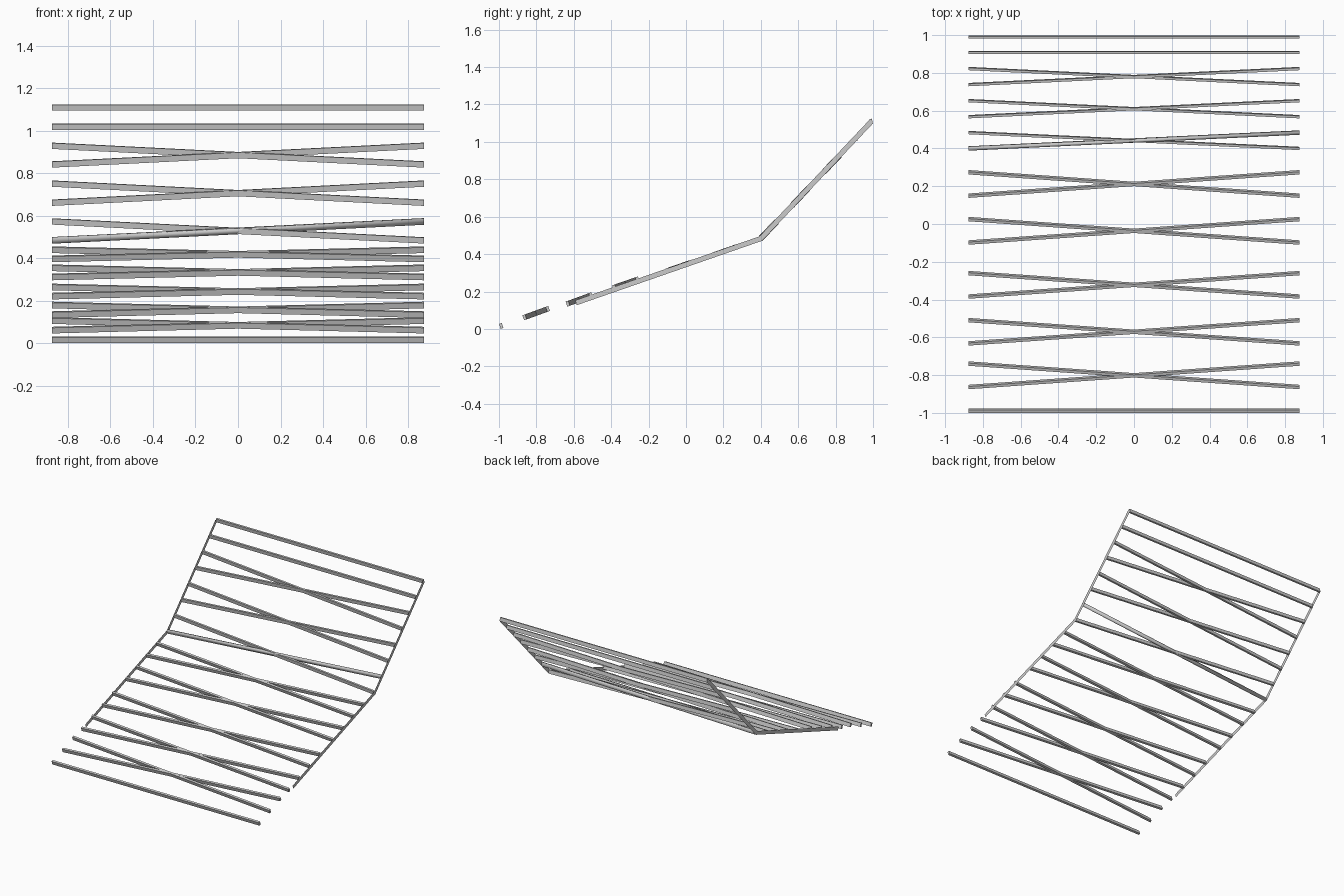
import bpy
from math import sin, cos, radians
from mathutils import Vector

if "Cube" in bpy.data.objects:
    bpy.data.objects.remove(bpy.data.objects["Cube"])

HALF = 0.875            # half width of the lounger
BAR_T, BAR_H = 0.015, 0.028


def make_mesh(name, verts, faces):
    me = bpy.data.meshes.new(name)
    me.from_pydata(verts, [], faces)
    me.update()
    ob = bpy.data.objects.new(name, me)
    bpy.context.collection.objects.link(ob)
    return ob


def bar(name, left, right, tilt, thick=BAR_T):
    """Rectangular bar across the width; left/right are (y, z) centres."""
    a = radians(tilt)
    verts = []
    for x, (y, z) in ((-HALF, left), (HALF, right)):
        for u, v in ((-1, -1), (1, -1), (1, 1), (-1, 1)):
            p, q = u * thick / 2, v * BAR_H / 2
            verts.append((x, y + p * cos(a) - q * sin(a), z + p * sin(a) + q * cos(a)))
    faces = [(3, 2, 1, 0), (4, 5, 6, 7)]
    faces += [(i, (i + 1) % 4, (i + 1) % 4 + 4, i + 4) for i in range(4)]
    return make_mesh(name, verts, faces)


# Straight bars at the foot and the head
bar("foot_bar", (-0.988, 0.016), (-0.988, 0.016), 19)
bar("upper_back_bar", (0.908, 1.018), (0.908, 1.018), 10, 0.013)
bar("top_bar", (0.990, 1.109), (0.990, 1.109), 10, 0.013)

# Crossing pairs: low (y, z), high (y, z)
seat_pairs = [
    ((-0.863, 0.062), (-0.739, 0.107)),
    ((-0.632, 0.135), (-0.509, 0.180)),
    ((-0.384, 0.222), (-0.260, 0.265)),
    ((-0.098, 0.312), (0.026, 0.355)),
    ((0.150, 0.397), (0.274, 0.440)),
]
back_pairs = [
    ((0.400, 0.484), (0.484, 0.573)),
    ((0.568, 0.661), (0.653, 0.751)),
    ((0.738, 0.841), (0.823, 0.929)),
]
for i, (low, high) in enumerate(seat_pairs):
    bar(f"seat_bar_rising_{i}", low, high, 19)
    bar(f"seat_bar_falling_{i}", high, low, 19)
for i, (low, high) in enumerate(back_pairs):
    rising = bar(f"back_bar_rising_{i}", low, high, 19 if i == 0 else 10,
                 BAR_T if i == 0 else 0.013)
    if i == 0:          # the bar starting at the bend is softly shaded
        rising.data.shade_smooth()
    bar(f"back_bar_falling_{i}", high, low, 10, 0.013)

# Thin flat side rails following the seat and the back
path = [Vector((-0.588, 0.140)), Vector((0.400, 0.483)), Vector((0.989, 1.107))]
dirs = [(path[1] - path[0]).normalized(), (path[2] - path[1]).normalized()]
norms = [Vector((-d.y, d.x)) for d in dirs]
mid = (norms[0] + norms[1]).normalized()
offs = [norms[0], mid / mid.dot(norms[0]), norms[1]]
for side, name in ((-1, "left_rail"), (1, "right_rail")):
    verts = []
    for p, n in zip(path, offs):
        for s in (-1, 1):
            q = p + n * s * 0.0135
            verts.append((side * (HALF + 0.0005), q.x, q.y))
    faces = [(0, 2, 3, 1), (2, 4, 5, 3)]
    if side < 0:
        faces = [f[::-1] for f in faces]
    make_mesh(name, verts, faces)
